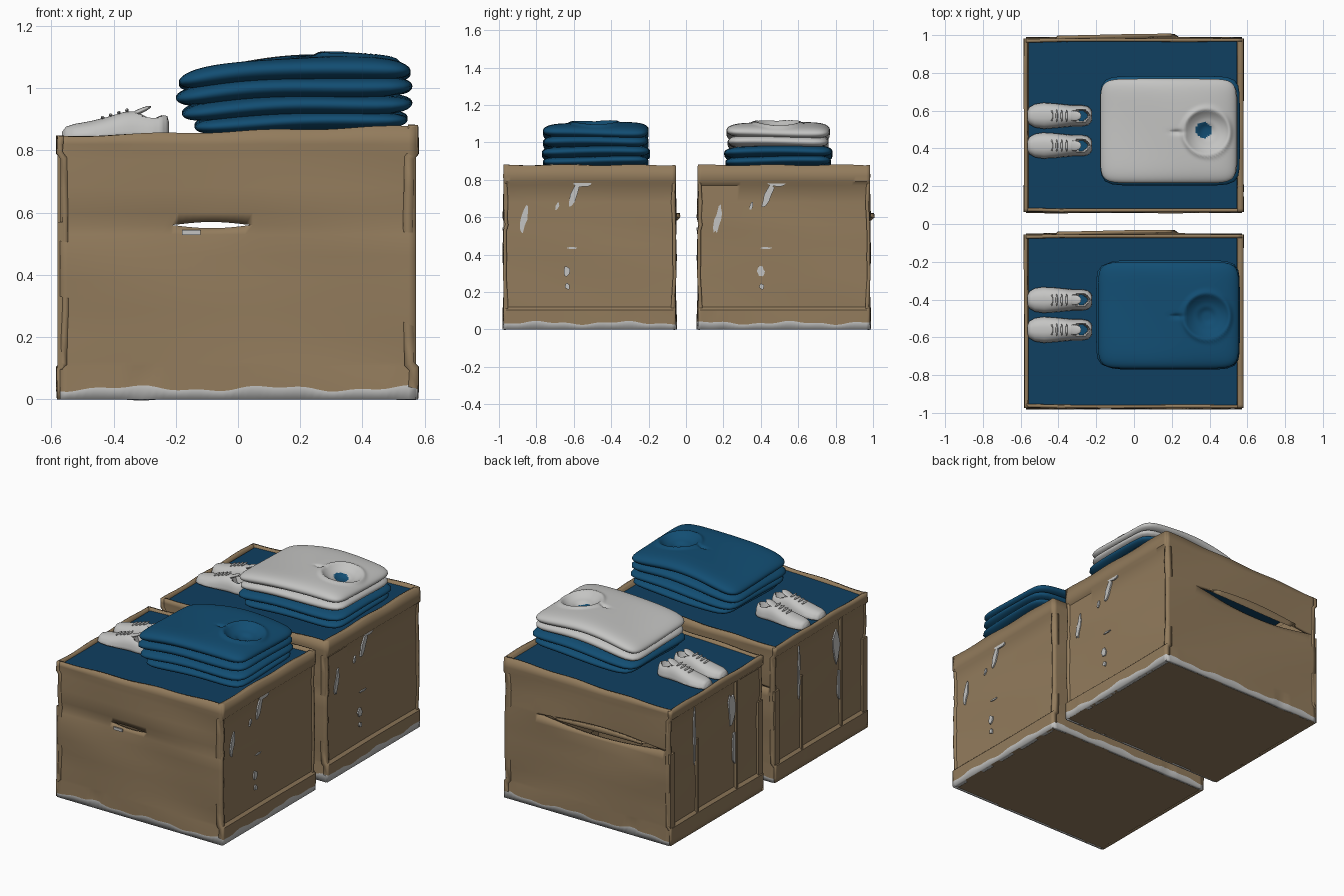
import bpy, bmesh, math, random
from mathutils import Vector

if "Cube" in bpy.data.objects:
    bpy.data.objects.remove(bpy.data.objects["Cube"])

random.seed(4)
sin, cos, pi, exp = math.sin, math.cos, math.pi, math.exp


def material(name, rgb):
    m = bpy.data.materials.new(name)
    m.diffuse_color = (*rgb, 1)
    m.use_nodes = True
    m.node_tree.nodes["Principled BSDF"].inputs["Base Color"].default_value = m.diffuse_color
    return m


CARD = material("cardboard brown", (0.29, 0.20, 0.108))
GREY = material("light grey", (0.55, 0.55, 0.54))
BLUE = material("shirt blue", (0.006, 0.075, 0.17))
DEEP = material("deep blue", (0.005, 0.05, 0.12))


def finish(bm, name, mats, angle=40, normals=True):
    if normals:
        bmesh.ops.recalc_face_normals(bm, faces=bm.faces[:])
    me = bpy.data.meshes.new(name)
    bm.to_mesh(me)
    bm.free()
    for m in mats:
        me.materials.append(m)
    ob = bpy.data.objects.new(name, me)
    bpy.context.collection.objects.link(ob)
    bpy.ops.object.select_all(action='DESELECT')
    ob.select_set(True)
    bpy.context.view_layer.objects.active = ob
    bpy.ops.object.shade_smooth_by_angle(angle=math.radians(angle))
    return ob


def rim_z(x):
    return 0.862 + 0.03 * x


def box(name, lo, hi, mat, tilt=0.0):
    bm = bmesh.new()
    bmesh.ops.create_cube(bm, size=1)
    for v in bm.verts:
        v.co = Vector([lo[i] + (hi[i] - lo[i]) * (v.co[i] + 0.5) for i in range(3)])
        v.co.z += tilt * v.co.x
    return finish(bm, name, [mat])


# Crate wall: a creased sheet with an optional torn lens-shaped slot and raised bands
def wall(name, p0, p1, thick, slot=None, bands=False, grey_base=True, wob=0.006):
    p0, p1 = Vector(p0), Vector(p1)
    d = (p1 - p0).normalized()
    n = Vector((d.y, -d.x))
    rows = [0, 0.035, 0.105, 0.12, 0.2, 0.29, 0.38, 0.46, 0.53, 'lo', 'hi', 0.6, 0.68, 0.77, 0.79, 0.82, 'top']
    cols = 48
    bm = bmesh.new()
    grid = []
    for r in rows:
        line = []
        for i in range(cols + 1):
            p = p0.lerp(p1, i / cols)
            u = p.dot(Vector((abs(d.x), abs(d.y))))
            z = r
            if r in ('lo', 'hi'):
                z, h = 0.56, 0
                if slot:
                    t = (u - slot[0]) / (slot[1] - slot[0])
                    z = slot[2]
                    h = slot[3] * sin(pi * t) if 0 < t < 1 else 0
                z += h * (0.5 if r == 'hi' else -0.5)
            elif r == 'top':
                z = rim_z(p.x) + 0.003 * sin(u * 17)
            elif r == 0.035:
                z += 0.007 * sin(u * 14) + 0.004 * sin(u * 37)
            out = wob * (sin(u * 6 + z * 11) * 0.6 + sin(z * 23 + u * 3) * 0.5) if 0.04 < z < 0.85 else 0
            if bands:
                out += 0.016 if (z >= 0.785 or z <= 0.107) else 0
            else:
                out += 0.006 if z < 0.04 else 0
                out -= 0.01 * exp(-((z - 0.555) / 0.02) ** 2)
            q = p + n * out
            line.append(bm.verts.new((q.x, q.y, z)))
        grid.append(line)
    for j in range(len(rows) - 1):
        if rows[j] == 'lo':
            continue
        for i in range(cols):
            f = bm.faces.new((grid[j][i], grid[j][i + 1], grid[j + 1][i + 1], grid[j + 1][i]))
            f.material_index = 1 if j == 0 and grey_base else 0
    bmesh.ops.remove_doubles(bm, verts=bm.verts[:], dist=1e-5)
    ob = finish(bm, name, [CARD, GREY], normals=False)
    s = ob.modifiers.new("thickness", 'SOLIDIFY')
    s.thickness, s.offset = thick, -1


# Torn pale patch: thin ragged plate on an end wall
def patch(name, x, y, z, w, h, lean=0.0):
    bm = bmesh.new()
    ring = []
    for i in range(12):
        a = 2 * pi * i / 12
        k = random.uniform(0.75, 1.15) / 2
        dz = h * k * sin(a)
        ring.append(bm.verts.new((x, y + w * k * cos(a) + lean * dz, z + dz)))
    f = bm.faces.new(ring)
    ext = bmesh.ops.extrude_face_region(bm, geom=[f])
    for v in ext['geom']:
        if isinstance(v, bmesh.types.BMVert):
            v.co.x += 0.009 if x > 0 else -0.009
    finish(bm, name, [GREY])


# Folded garment: a soft rounded-rectangle pillow, with a sunken neck opening on top ones
def garment(name, x0, x1, y0, y1, zl, zr, crown, th, mat, neck=None):
    cx, cy, rx, ry = (x0 + x1) / 2, (y0 + y1) / 2, (x1 - x0) / 2, (y1 - y0) / 2
    rings, pts = (46, 120) if neck else (16, 72)
    bm = bmesh.new()

    def point(s, a, side):
        c, k = cos(a), sin(a)
        r = s / (abs(c) ** 9 + abs(k) ** 9) ** (1 / 9)
        x, y = cx + rx * r * c, cy + ry * r * k
        t = (x - x0) / (x1 - x0)
        z = zl + (zr - zl) * t + crown * sin(pi * min(max(t, 0), 1)) + 0.005 * sin(9 * x + 7 * y + 20 * zl)
        z += side * th / 2 * max(0, 1 - s ** 7) ** 0.5
        if neck and side > 0:
            g = math.hypot(x - neck[0], y - neck[1])
            z += 0.012 * exp(-((g - 0.122) / 0.014) ** 2)
            z -= 0.032 / (1 + exp((g - 0.09) / 0.012)) + 0.015 / (1 + exp((g - 0.04) / 0.006))
            z -= 0.012 * exp(-((x - neck[0] + 0.16) / 0.03) ** 2 - ((y - neck[1]) / 0.012) ** 2)
        return bm.verts.new((x, y, z))

    edge = [point(1, 2 * pi * i / pts, 0) for i in range(pts)]
    for side in (1, -1):
        outer = edge
        for j in range(rings - 1, 0, -1):
            s = sin(pi / 2 * j / rings)
            inner = [point(s, 2 * pi * i / pts, side) for i in range(pts)]
            for i in range(pts):
                k = (i + 1) % pts
                bm.faces.new((outer[i], outer[k], inner[k], inner[i]))
            outer = inner
        mid = point(0, 0, side)
        for i in range(pts):
            bm.faces.new((outer[i], outer[(i + 1) % pts], mid))
    if neck:
        for f in bm.faces:
            c = f.calc_center_median()
            if math.hypot(c.x - neck[0] + 0.015, c.y - neck[1] - 0.01) < 0.042 and c.z > zl:
                f.material_index = 1
    finish(bm, name, [mat, BLUE], 60)


# Shoe: lofted sections from toe (-x) to heel, with a sunken foot opening
def shoe(name, x, y, z0):
    st = [(0, .022, .03), (.012, .046, .046), (.04, .062, .055), (.09, .07, .064), (.14, .068, .076),
          (.2, .062, .094), (.24, .058, .096), (.29, .058, .086), (.32, .052, .086), (.338, .036, .08), (.343, .02, .06)]
    secs = []
    for a, b in zip(st, st[1:]):
        secs += [[p + (q - p) * k / 3 for p, q in zip(a, b)] for k in range(3)]
    secs.append(st[-1])
    bm = bmesh.new()
    n, rings, sunk = 28, [], set()
    for sx, w, h in secs:
        ring = []
        for i in range(n):
            a = 2 * pi * i / n
            c, s = cos(a), sin(a)
            yy = w * math.copysign(abs(c) ** 0.7, c)
            zz = h * (0.5 + 0.5 * math.copysign(abs(s) ** 0.7, s))
            yy *= 1 - 0.4 * (zz / h) ** 2
            if zz < 0.022:
                yy *= 1.06
            hole = ((sx - .285) / .042) ** 2 + (yy / .031) ** 2 < 1 and s > 0
            if hole:
                zz = 0.045
            v = bm.verts.new((x + sx, y + yy, z0 + zz))
            if hole:
                sunk.add(v)
            ring.append(v)
        rings.append(ring)
    for r0, r1 in zip(rings, rings[1:]):
        for i in range(n):
            k = (i + 1) % n
            f = bm.faces.new((r0[i], r0[k], r1[k], r1[i]))
            f.material_index = 1 if all(v in sunk for v in f.verts) else 0
    bm.faces.new(rings[0])
    bm.faces.new(rings[-1])
    finish(bm, name, [GREY, BLUE], 55)
    # tongue and lace bars
    bm = bmesh.new()
    bmesh.ops.create_uvsphere(bm, u_segments=16, v_segments=10, radius=1)
    for v in bm.verts:
        p = v.co.copy()
        v.co = (x + .25 + p.x * .036 - p.z * .004, y + p.y * .027, z0 + .096 + p.z * .007 + p.x * .016)
    for k in range(4):
        m = bmesh.ops.create_uvsphere(bm, u_segments=10, v_segments=6, radius=1)
        for v in m['verts']:
            p = v.co.copy()
            v.co = (x + .13 + k * .026 + p.x * .006, y + p.y * .032, z0 + .075 + k * .008 + p.z * .006)
    finish(bm, name + "_tongue_and_laces", [GREY], 60)


for tag, oy, sy in (("front", -1.038, -0.975), ("back", 0, 0)):
    y0, y1 = 0.063 + oy, 0.983 + oy
    # crate walls, floor and filling
    wall(tag + "_crate_front_wall", (-.572, y0), (.572, y0), .018, (-.21, .04, .56, .02))
    wall(tag + "_crate_back_wall", (.572, y1), (-.572, y1), .018, (-.53, .34, .585, .075))
    wall(tag + "_crate_right_wall", (.563, y0), (.563, y1), .032, bands=True, wob=.003)
    wall(tag + "_crate_left_wall", (-.566, y1), (-.566, y0), .02, bands=True, grey_base=False, wob=.003)
    box(tag + "_crate_floor", (-.57, y0 + .003, 0), (.57, y1 - .003, .015), CARD)
    box(tag + "_crate_filling", (-.558, y0 + .008, .825), (.545, y1 - .008, .845), DEEP, .028)
    for k, (a, b) in enumerate(((0, .045), (.25, .265), (.64, .655), (.875, .92))):
        box(f"{tag}_left_batten_{k}", (-.58, y0 + a, .1), (-.562, y0 + b, .57 if k != 1 else .79), CARD)
    # torn pale patches on the end walls
    for k, (py, pz, w, h, lean) in enumerate(((.49, .78, .1, .04, 0), (.44, .72, .04, .13, .4), (.35, .66, .02, .04, .3),
                                              (.17, .585, .035, .15, .2), (.43, .435, .06, .012, 0),
                                              (.4, .31, .04, .055, 0), (.405, .23, .025, .035, 0))):
        patch(f"{tag}_right_patch_{k}", .562, py + oy, pz, w, h, lean)
    for k, (py, pz, w, h, lean) in enumerate(((.36, .62, .07, .2, 0), (.33, .36, .05, .22, 0), (.73, .6, .018, .34, 0))):
        patch(f"{tag}_left_patch_{k}", -.565, py + oy, pz, w, h, lean)
    # scuff below the front slot
    box(tag + "_front_scuff", (-.18, y0 - .006, .528), (-.12, y0 + .002, .545), GREY)
    # stack of folded garments
    top = GREY if tag == "back" else BLUE
    inset = .012 if tag == "back" else 0
    ya, yb = .21 + sy, .775 + sy
    garment(tag + "_garment_1", -.14, .545, ya, yb, .878, .902, 0, .06, BLUE)
    garment(tag + "_garment_2", -.18, .56, ya - .006, yb + .008, .918, .95, .008, .066, BLUE)
    garment(tag + "_garment_3", -.2 + 2 * inset, .56 - inset, ya + inset, yb - inset, .965, 1.003, .018, .07, top)
    garment(tag + "_top_garment", -.19 + inset, .555 - inset, ya + inset / 2, yb - inset / 2,
            1.015, 1.05, .032, .075, top, (.385, .487 + sy))
    # pair of shoes
    shoe(tag + "_shoe_near", -.565, .415 + sy, .83)
    shoe(tag + "_shoe_far", -.565, .573 + sy, .83)
